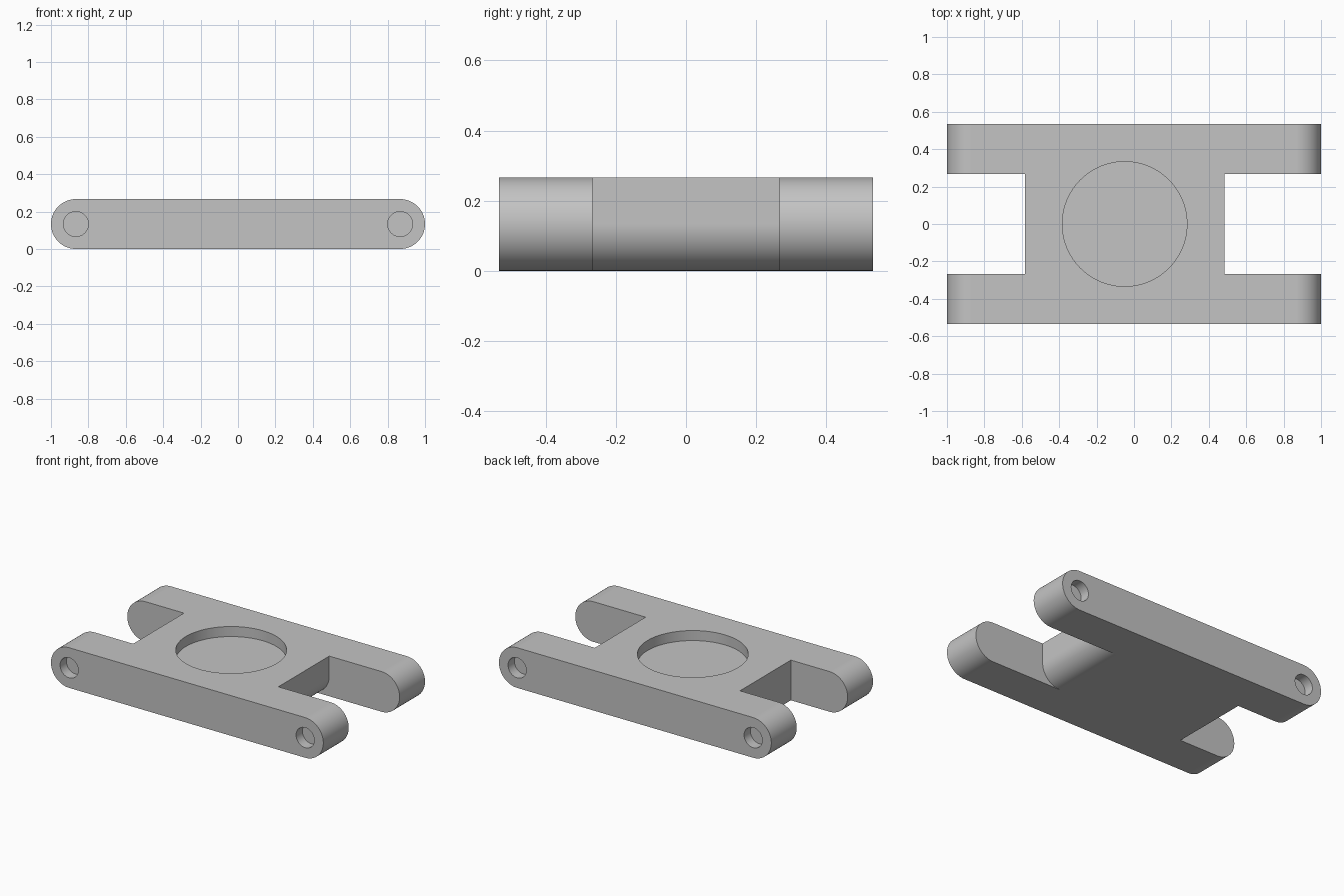
import bpy, bmesh, math
from mathutils import Matrix, Vector

cube = bpy.data.objects.get("Cube")
if cube:
    bpy.data.objects.remove(cube, do_unlink=True)

U = 2 / 15            # design unit
H = 2 * U             # plate thickness
HALF_W = 4 * U        # half the plate width
WEB_X = -0.05         # middle of the offset web
PIN_X = 1 - U         # pin hole position

grey = bpy.data.materials.new("satin grey")
grey.use_nodes = True
grey.diffuse_color = (0.55, 0.55, 0.55, 1)
grey.node_tree.nodes["Principled BSDF"].inputs["Base Color"].default_value = (0.55, 0.55, 0.55, 1)


def arc(cx, cz, r, start, end, steps):
    """Points on an arc in the xz plane, angles in degrees."""
    angles = [math.radians(start + (end - start) * i / steps) for i in range(steps + 1)]
    return [(cx + r * math.cos(a), cz + r * math.sin(a)) for a in angles]


def extrude_y(name, profile, y0, y1):
    """Solid made by sweeping an xz profile from y0 to y1."""
    bm = bmesh.new()
    face = bm.faces.new([bm.verts.new((x, y0, z)) for x, z in profile])
    swept = bmesh.ops.extrude_face_region(bm, geom=[face])["geom"]
    verts = [v for v in swept if isinstance(v, bmesh.types.BMVert)]
    bmesh.ops.translate(bm, vec=(0, y1 - y0, 0), verts=verts)
    bmesh.ops.recalc_face_normals(bm, faces=bm.faces)
    return finish(name, bm)


def cylinder(name, r, depth, center, axis, sides):
    bm = bmesh.new()
    turn = Vector((0, 0, 1)).rotation_difference(Vector(axis)).to_matrix().to_4x4()
    bmesh.ops.create_cone(bm, cap_ends=True, segments=sides, radius1=r, radius2=r,
                          depth=depth, matrix=Matrix.Translation(center) @ turn)
    return finish(name, bm)


def finish(name, bm):
    mesh = bpy.data.meshes.new(name)
    bm.to_mesh(mesh)
    bm.free()
    mesh.materials.append(grey)
    obj = bpy.data.objects.new(name, mesh)
    bpy.context.collection.objects.link(obj)
    return obj


# Round-ended plate
ends = arc(PIN_X, U, U, -90, 90, 32) + arc(-PIN_X, U, U, 90, 270, 32)
plate = extrude_y("link_plate", ends, -HALF_W, HALF_W)
cutters = []

# Square notch on one end
edge = WEB_X - HALF_W
cutters.append(extrude_y("square_notch_cutter",
                         [(-1.2, -0.1), (edge, -0.1), (edge, 0.4), (-1.2, 0.4)], -H, H))

# Notch on the other end, leaving the web rounded along its lower edge
edge = WEB_X + HALF_W
rounded = [(1.2, -0.1), (1.2, 0.4), (edge, 0.4)] + arc(edge - U, U, U, 0, -90, 20)
cutters.append(extrude_y("rounded_notch_cutter", rounded + [(edge - U, -0.1)], -H, H))

# Shallow round pocket on top
cutters.append(cylinder("pocket_cutter", 2.5 * U, U, (WEB_X, 0, H), (0, 0, 1), 96))

# Blind pin holes on the outer faces of the arms
for side in (-1, 1):
    for end in (-1, 1):
        cutters.append(cylinder("pin_hole_cutter", U / 2, U,
                                (end * PIN_X, side * HALF_W, U), (0, 1, 0), 48))

# Cut, then discard the cutters
bpy.ops.object.select_all(action='DESELECT')
plate.select_set(True)
bpy.context.view_layer.objects.active = plate
for cutter in cutters:
    cutter.hide_render = True
    mod = plate.modifiers.new("cut", 'BOOLEAN')
    mod.operation = 'DIFFERENCE'
    mod.solver = 'EXACT'
    mod.object = cutter
    bpy.ops.object.modifier_apply(modifier=mod.name)
    bpy.data.objects.remove(cutter, do_unlink=True)

# Smooth rounds, crisp edges and flat faces
bpy.ops.object.shade_smooth_by_angle(angle=math.radians(30))
weighted = plate.modifiers.new("flat faces", 'WEIGHTED_NORMAL')
weighted.keep_sharp = True
